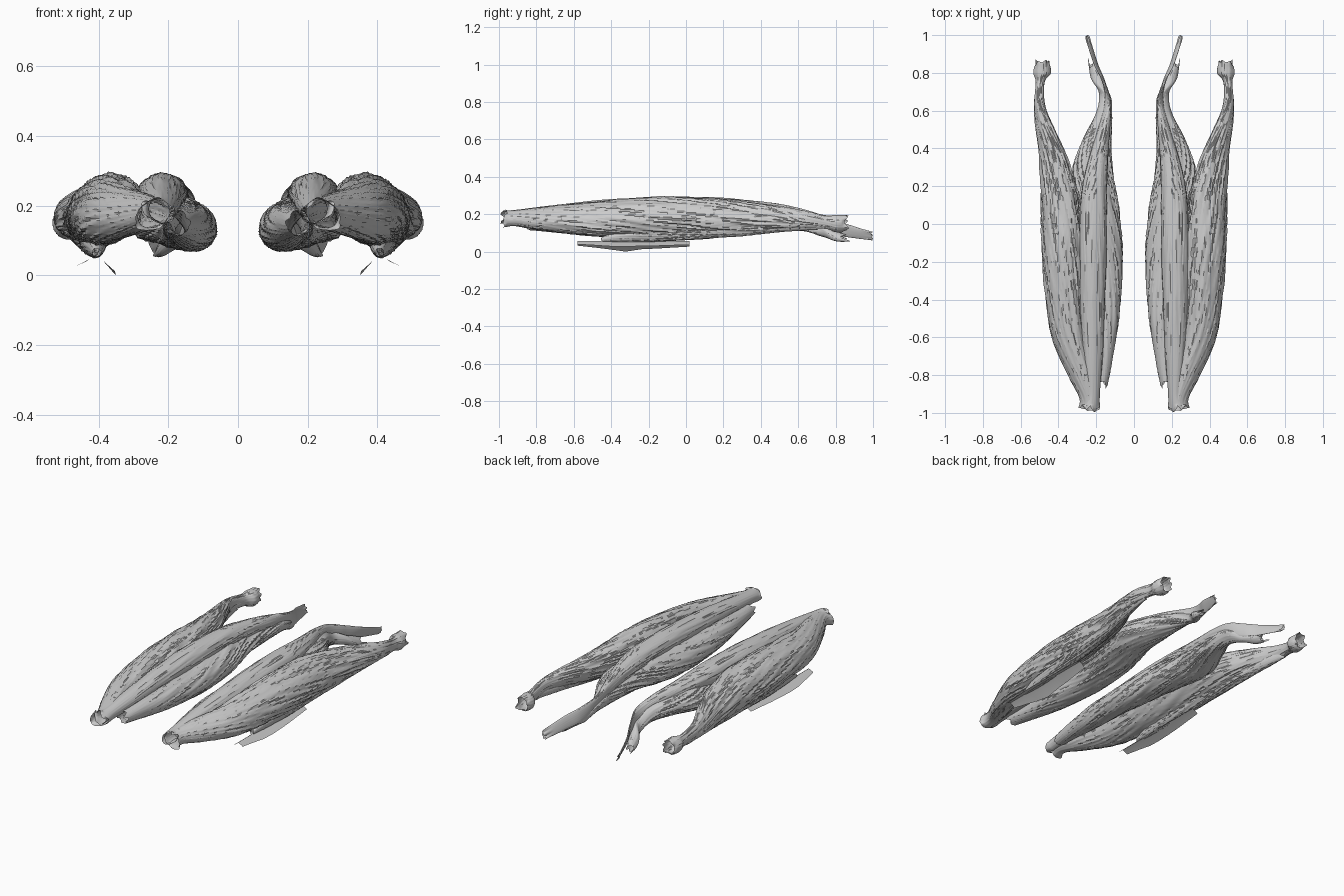
import bpy, bmesh, math, random
from mathutils import Vector, noise

random.seed(4)
SEG, STEPS = 80, 120


def spline(stations, t):
    """Catmull-Rom interpolation through station rows, t in 0..1."""
    n = len(stations) - 1
    i = min(int(t * n), n - 1)
    f = t * n - i
    p = [stations[max(0, min(n, i + k))] for k in (-1, 0, 1, 2)]
    return [0.5 * (2 * b + (c - a) * f + (2 * a - 5 * b + 4 * c - d) * f * f
                   + (3 * b - a - 3 * c + d) * f ** 3) for a, b, c, d in zip(*p)]


def finish(name, bm):
    bmesh.ops.recalc_face_normals(bm, faces=bm.faces)
    me = bpy.data.meshes.new(name)
    bm.to_mesh(me)
    bm.free()
    ob = bpy.data.objects.new(name, me)
    bpy.context.collection.objects.link(ob)
    ob.modifiers.new("mirror", "MIRROR").use_mirror_merge = False
    bpy.context.view_layer.objects.active = ob
    ob.select_set(True)
    bpy.ops.object.shade_smooth_by_angle(angle=math.radians(28))
    ob.select_set(False)


def muscle(name, stations, twist=1.5, fibre=0.085, hollow=0.0, ragged=0.03):
    """Fibrous open tube; station = y, x, z, half width, half height, roll degrees."""
    bm = bmesh.new()
    rings = []
    for j in range(STEPS + 1):
        t = j / STEPS
        y, cx, cz, rx, rz, roll = spline(stations, t)
        r, ring = math.radians(roll), []
        belly = math.sin(math.pi * t)
        edge = max(0, 1 - min(t, 1 - t) * 25)      # torn lip near the two ends
        for k in range(SEG):
            a = 2 * math.pi * k / SEG
            # Fine fibres winding along the belly, over a few broad bundles
            b = a + r + twist * y
            g = 1 + fibre * (0.3 + belly) * noise.noise((9 * math.cos(b), 9 * math.sin(b), y * 5))
            g += 0.03 * belly * noise.noise((2 * math.cos(b), 2 * math.sin(b), y * 2 + 7))
            lip = noise.noise((1.5 * math.cos(a), 1.5 * math.sin(a), t * 9 + rx * 90))
            g += edge * 0.35 * lip
            u, v = rx * g * math.cos(a), rz * g * math.sin(a)
            if v < 0:
                v *= 1 - hollow * belly * math.sin(a) ** 2
            ring.append(bm.verts.new((cx + u * math.cos(r) - v * math.sin(r),
                                      y + edge * ragged * 1.6 * lip,
                                      cz + u * math.sin(r) + v * math.cos(r))))
        rings.append(ring)
    for p, q in zip(rings, rings[1:]):
        for k in range(SEG):
            bm.faces.new((p[k], p[(k + 1) % SEG], q[(k + 1) % SEG], q[k]))
    finish(name, bm)


# Outer muscle with cup-shaped lower tendon
muscle("outer_long_muscle", [
    (-0.975, 0.245, 0.172, 0.056, 0.038, -35),
    (-0.92, 0.245, 0.178, 0.048, 0.038, -35),
    (-0.80, 0.285, 0.175, 0.070, 0.052, -32),
    (-0.60, 0.350, 0.175, 0.092, 0.070, -35),
    (-0.35, 0.373, 0.182, 0.108, 0.086, -40),
    (-0.10, 0.383, 0.188, 0.113, 0.092, -45),
    (0.15, 0.397, 0.188, 0.105, 0.082, -45),
    (0.35, 0.427, 0.184, 0.085, 0.064, -50),
    (0.50, 0.470, 0.182, 0.067, 0.045, -60),
    (0.63, 0.500, 0.172, 0.047, 0.028, -80),
    (0.75, 0.497, 0.157, 0.036, 0.023, -90),
    (0.80, 0.487, 0.150, 0.046, 0.046, -90),
    (0.86, 0.485, 0.150, 0.044, 0.036, -90)], twist=1.5, ragged=0.02)

# Slim top muscle ending in a flat tendon strap
muscle("middle_muscle", [
    (-0.975, 0.225, 0.182, 0.048, 0.034, 30),
    (-0.90, 0.218, 0.188, 0.038, 0.035, 25),
    (-0.70, 0.218, 0.203, 0.052, 0.046, 5),
    (-0.45, 0.220, 0.220, 0.063, 0.055, 0),
    (-0.15, 0.218, 0.230, 0.071, 0.063, 0),
    (0.15, 0.212, 0.232, 0.067, 0.058, 0),
    (0.35, 0.188, 0.226, 0.050, 0.046, 10),
    (0.52, 0.158, 0.205, 0.030, 0.047, 15),
    (0.66, 0.140, 0.170, 0.014, 0.048, 10),
    (0.76, 0.163, 0.140, 0.008, 0.042, -5),
    (0.85, 0.203, 0.115, 0.007, 0.037, -15),
    (0.99, 0.247, 0.083, 0.005, 0.025, -25)], twist=0.4, fibre=0.05, ragged=0.02)

# Broad inner muscle, slightly hollowed on its underside
muscle("inner_muscle", [
    (-0.84, 0.172, 0.150, 0.036, 0.034, 30),
    (-0.72, 0.160, 0.148, 0.046, 0.045, 30),
    (-0.50, 0.146, 0.143, 0.066, 0.064, 24),
    (-0.22, 0.144, 0.138, 0.083, 0.074, 18),
    (0.05, 0.178, 0.147, 0.102, 0.080, 12),
    (0.28, 0.218, 0.158, 0.102, 0.072, 5),
    (0.45, 0.195, 0.163, 0.076, 0.056, 15),
    (0.58, 0.160, 0.160, 0.042, 0.050, 25),
    (0.68, 0.155, 0.130, 0.022, 0.040, 35),
    (0.78, 0.200, 0.090, 0.034, 0.024, -40),
    (0.85, 0.222, 0.070, 0.022, 0.014, -45)], twist=2.0, hollow=0.15)

# Short deep muscle under the outer one
muscle("outer_short_muscle", [
    (-0.45, 0.406, 0.066, 0.012, 0.012, 0),
    (-0.30, 0.410, 0.088, 0.030, 0.038, 0),
    (-0.05, 0.420, 0.105, 0.042, 0.045, 0),
    (0.25, 0.440, 0.122, 0.040, 0.042, 0),
    (0.50, 0.475, 0.138, 0.028, 0.034, 0),
    (0.70, 0.502, 0.142, 0.012, 0.024, 0)], twist=1.5, ragged=0.01)

# Thin forked attachment sheet: a long inverted V with uneven free edges
bm = bmesh.new()
rows = []
for i in range(8):
    t = i / 7
    w = 0.5 + 0.5 * math.sin(math.pi * min(1, t * 1.1)) + random.uniform(-0.1, 0.1)
    y = -0.58 + 0.60 * t
    section = ((0.405 - 0.058 * w, y, 0.052 - 0.045 * w), (0.385, y, 0.040),
               (0.406, y, 0.056), (0.428, y, 0.046),
               (0.412 + 0.055 * w, y, 0.050 - 0.024 * w))
    rows.append([bm.verts.new(Vector(c)) for c in section])
rows[3][0].co.z = 0.0
for p, q in zip(rows, rows[1:]):
    for k in range(4):
        bm.faces.new((p[k], p[k + 1], q[k + 1], q[k]))
finish("attachment_sheet", bm)
